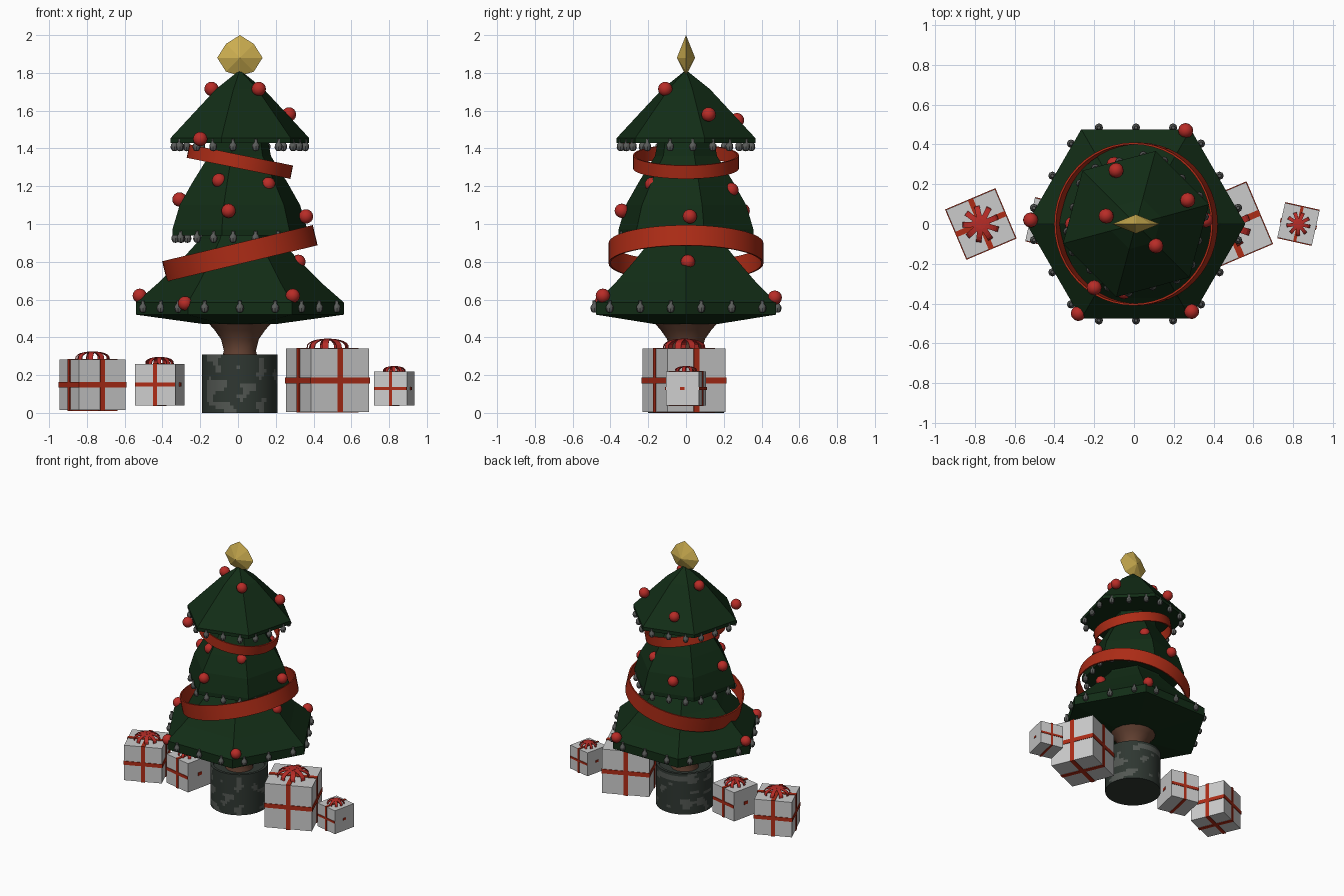
import bpy, bmesh
from math import sin, cos, pi, radians
from mathutils import Matrix, Vector, noise

cube = bpy.data.objects.get("Cube")
if cube:
    bpy.data.objects.remove(cube)


def material(name, r, g, b):
    m = bpy.data.materials.new(name)
    m.use_nodes = True
    m.diffuse_color = (r, g, b, 1)
    m.node_tree.nodes["Principled BSDF"].inputs["Base Color"].default_value = (r, g, b, 1)
    return m


PINE = material("pine green", 0.006, 0.026, 0.008)
RED = material("ribbon red", 0.42, 0.025, 0.008)
BAUBLE = material("bauble red", 0.48, 0.025, 0.02)
PAPER = material("white paper", 0.6, 0.6, 0.6)
GOLD = material("gold", 0.6, 0.42, 0.08)
BARK = material("bark brown", 0.13, 0.055, 0.033)
POT = material("dark pot", 0.028, 0.038, 0.031)
PATCH = material("grey patch", 0.085, 0.095, 0.085)
PEWTER = material("pewter", 0.1, 0.105, 0.1)


def finish(bm, name, mat, smooth=False):
    """Turn a bmesh into a coloured object."""
    bmesh.ops.remove_doubles(bm, verts=bm.verts, dist=0.0005)
    bmesh.ops.recalc_face_normals(bm, faces=bm.faces)
    mesh = bpy.data.meshes.new(name)
    bm.to_mesh(mesh)
    bm.free()
    mesh.materials.append(mat)
    obj = bpy.data.objects.new(name, mesh)
    bpy.context.collection.objects.link(obj)
    if smooth:
        bpy.ops.object.select_all(action="DESELECT")
        obj.select_set(True)
        bpy.context.view_layer.objects.active = obj
        bpy.ops.object.shade_smooth_by_angle(angle=radians(40))
    return obj


def lathe(name, profile, sides, mat, turn=0, smooth=False):
    """Revolve (radius, height) points around the z axis."""
    bm = bmesh.new()
    rings = []
    for r, z in profile:
        angles = [turn + 2 * pi * k / sides for k in range(sides)]
        rings.append([bm.verts.new((r * cos(a), r * sin(a), z)) for a in angles])
    for low, high in zip(rings, rings[1:]):
        for k in range(sides):
            n = (k + 1) % sides
            bm.faces.new((low[k], low[n], high[n], high[k]))
    return finish(bm, name, mat, smooth)


def copy(obj, name, location):
    twin = bpy.data.objects.new(name, obj.data)
    twin.location = location
    bpy.context.collection.objects.link(twin)


def box(name, size, mat, parent_matrix):
    bm = bmesh.new()
    bmesh.ops.create_cube(bm, size=1, matrix=Matrix.Diagonal((*size, 1)))
    obj = finish(bm, name, mat)
    obj.matrix_world = parent_matrix
    return obj


AXIS = 0.01  # the tree stands slightly off centre

# Pot with mottled patches
steps = 16
wall = [(0.2, 0.31 * i / steps) for i in range(steps + 1)]
pot = lathe("pot", [(0, 0)] + wall + [(0.18, 0.31), (0.18, 0.28), (0, 0.28)], 72, POT, smooth=True)
pot.location.x = AXIS
pot.data.materials.append(PATCH)
for face in pot.data.polygons:
    c = face.center
    on_wall = abs(face.normal.z) < 0.1 and Vector((c.x, c.y)).length > 0.19
    if on_wall and noise.noise(Vector((c.x * 11, c.y * 11, c.z * 17))) > 0.2:
        face.material_index = 1

# Trunk flaring up into the branches
trunk = lathe("trunk", [(0, 0.27), (0.1, 0.27), (0.085, 0.33), (0.1, 0.39), (0.135, 0.44), (0.18, 0.49), (0, 0.49)],
              16, BARK, smooth=True)
trunk.location.x = AXIS

# Three six-sided tiers of branches
TIERS = [
    ("lower_tier", 0, [(0, 0.47), (0.19, 0.47), (0.55, 0.52), (0.55, 0.585), (0.43, 0.69),
                       (0.31, 0.81), (0.21, 0.92), (0.17, 1.0), (0, 1.0)]),
    ("middle_tier", radians(15), [(0, 0.94), (0.37, 0.94), (0.37, 0.97), (0.33, 1.1), (0.26, 1.22),
                                  (0.17, 1.36), (0.15, 1.46), (0, 1.46)]),
    ("upper_tier", radians(15), [(0, 1.43), (0.38, 1.43), (0.38, 1.455), (0.26, 1.58), (0.13, 1.715), (0, 1.815)]),
]
for name, turn, profile in TIERS:
    lathe(name, profile, 6, PINE, turn).location.x = AXIS

# Small bells, three along each tier edge
bell_shape = [(0, -0.03), (0.014, -0.026), (0.021, -0.01), (0.019, 0.006), (0.009, 0.018), (0.009, 0.034), (0, 0.034)]
bell = lathe("bell", bell_shape, 8, PEWTER, smooth=True)
bell.location = (AXIS, 0, 1.42)
for tier, radius, turn, z in (("lower", 0.56, 0, 0.56), ("middle", 0.37, radians(15), 0.93),
                              ("upper", 0.375, radians(15), 1.415)):
    corners = [Vector((radius * cos(turn + k * pi / 3), radius * sin(turn + k * pi / 3), z)) for k in range(6)]
    for k in range(6):
        for part in (1, 3, 5):
            spot = corners[k].lerp(corners[(k + 1) % 6], part / 6)
            copy(bell, tier + "_bell", spot + Vector((AXIS, 0, 0)))
bpy.data.objects.remove(bell)

# Baubles
bm = bmesh.new()
bmesh.ops.create_uvsphere(bm, u_segments=12, v_segments=8, radius=0.038)
ball = finish(bm, "bauble", BAUBLE, True)
SPOTS = [(-0.14, 0.04, 1.715), (0.11, -0.11, 1.715), (0.27, 0.12, 1.58), (-0.09, 0.27, 1.55),
         (-0.2, -0.32, 1.45), (-0.1, -0.2, 1.23), (0.16, -0.18, 1.21), (0.1, 0.24, 1.18),
         (-0.31, 0, 1.13), (-0.05, -0.34, 1.07), (-0.1, 0.3, 1.07), (0.36, 0.02, 1.04),
         (0.32, 0.01, 0.8), (-0.52, 0.02, 0.62), (-0.28, -0.45, 0.58), (0.29, -0.44, 0.62), (0.26, 0.47, 0.61)]
ball.location = SPOTS[0]
for spot in SPOTS[1:]:
    copy(ball, "bauble", spot)

# Tilted ribbon hoops around the tree
for name, r, half, z, tilt in (("lower_hoop", 0.41, 0.055, 0.845, -13.5), ("upper_hoop", 0.28, 0.036, 1.33, 11.5)):
    inner = r - 0.01
    hoop = lathe(name, [(r, -half), (r, half), (inner, half), (inner, -half), (r, -half)], 48, RED, smooth=True)
    hoop.location = (AXIS, 0, z)
    hoop.rotation_euler.y = radians(tilt)

# Faceted gold tree topper
bm = bmesh.new()
rim = []
for k in range(8):
    r = 0.104 if k % 2 else 0.12
    rim.append(bm.verts.new((r * cos(k * pi / 4), 0, r * sin(k * pi / 4))))
rim[6].co.z = -0.095
for y in (-0.048, 0.048):
    tip = bm.verts.new((0, y, 0))
    for k in range(8):
        bm.faces.new((rim[k], rim[(k + 1) % 8], tip))
finish(bm, "topper", GOLD).location = (AXIS, 0, 1.88)


def bow(name, radius, height, base):
    """Dome of separate ribbon loops."""
    bm = bmesh.new()
    half = radius * 0.15
    for k in range(9):
        spin = Matrix.Rotation(2 * pi * k / 9, 4, "Z")
        last = None
        for i in range(7):
            a = i / 6 * pi / 2
            r, z = radius * cos(a), height * sin(a) ** 0.7
            pair = [bm.verts.new(spin @ Vector((r, s * half, z))) for s in (-1, 1)]
            if last:
                bm.faces.new((last[0], last[1], pair[1], pair[0]))
            last = pair
    obj = finish(bm, name, BAUBLE)
    obj.matrix_world = base
    obj.modifiers.new("thickness", "SOLIDIFY").thickness = 0.004


def gift(name, x, y, bottom, size, turn, width, bow_radius, bow_height, full_wrap):
    """Wrapped box with ribbon bands and a bow."""
    base = Matrix.Translation((x, y, bottom + size / 2)) @ Matrix.Rotation(radians(turn), 4, "Z")
    proud = size + 0.008
    box(name + "_box", (size, size, size), PAPER, base)
    box(name + "_front_band", (width, proud, proud), RED, base)
    if full_wrap:
        box(name + "_side_band", (proud, width, proud), RED, base)
        box(name + "_waist_band", (proud, proud, width), RED, base)
    else:
        box(name + "_waist_band", (size * 0.99, proud, width), RED, base)
        box(name + "_side_knot", (proud, width * 1.5, width), RED, base)
    bow(name + "_bow", bow_radius, bow_height, base @ Matrix.Translation((0, 0, size / 2)))


# Presents either side of the pot
gift("far_right_gift", -0.77, 0, 0.015, 0.267, 23, 0.028, 0.092, 0.043, True)
gift("near_right_gift", -0.415, 0, 0.04, 0.22, -12.5, 0.022, 0.075, 0.036, False)
gift("near_left_gift", 0.475, -0.01, 0.005, 0.335, 23, 0.032, 0.112, 0.053, True)
gift("far_left_gift", 0.827, 0, 0.04, 0.178, -12.5, 0.015, 0.06, 0.03, False)
